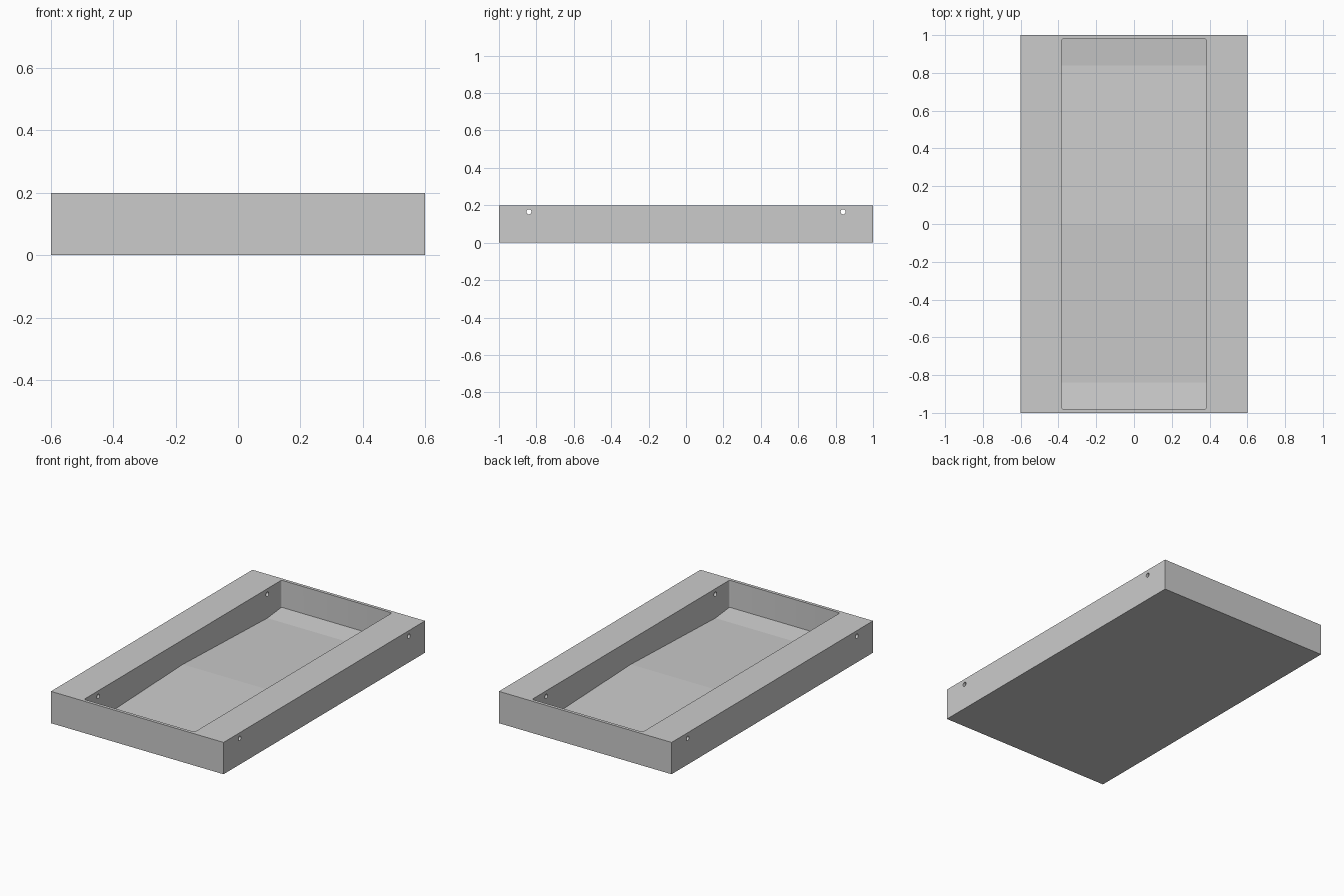
import bpy, bmesh
from mathutils import Matrix, Vector
from math import pi

if "Cube" in bpy.data.objects:
    bpy.data.objects.remove(bpy.data.objects["Cube"])

WIDTH, LENGTH, HEIGHT = 1.2, 2.0, 0.2
HALF_X, HALF_Y = 0.384, 0.98        # basin opening
HOLE_Y, HOLE_Z, HOLE_R = 0.84, 0.165, 0.0135

grey = bpy.data.materials.new("plain grey")
grey.use_nodes = True
colour = (0.6, 0.6, 0.6, 1)
grey.diffuse_color = colour
grey.node_tree.nodes["Principled BSDF"].inputs["Base Color"].default_value = colour


def make_object(name, bm):
    bmesh.ops.recalc_face_normals(bm, faces=bm.faces)
    mesh = bpy.data.meshes.new(name)
    bm.to_mesh(mesh)
    bm.free()
    mesh.materials.append(grey)
    obj = bpy.data.objects.new(name, mesh)
    bpy.context.collection.objects.link(obj)
    return obj


def cut(target, cutter):
    """Subtract a cutter and discard it."""
    mod = target.modifiers.new("cut", "BOOLEAN")
    mod.operation, mod.solver, mod.object = "DIFFERENCE", "EXACT", cutter
    cutter.hide_render = True
    bpy.context.view_layer.objects.active = target
    bpy.ops.object.modifier_apply(modifier=mod.name)
    bpy.data.objects.remove(cutter)


# Solid outer block
bm = bmesh.new()
bmesh.ops.create_cube(bm, size=1)
bmesh.ops.scale(bm, vec=(WIDTH, LENGTH, HEIGHT), verts=bm.verts)
bmesh.ops.translate(bm, vec=(0, 0, HEIGHT / 2), verts=bm.verts)
tray = make_object("tray_body", bm)

# Basin with a ridged floor: crown in the middle, a valley near each end
profile = [(-HALF_Y, 0.03), (-HOLE_Y, 0.015), (0, 0.045), (HOLE_Y, 0.015),
           (HALF_Y, 0.03), (HALF_Y, 0.3), (-HALF_Y, 0.3)]
bm = bmesh.new()
face = bm.faces.new([bm.verts.new((-HALF_X, y, z)) for y, z in profile])
side = bmesh.ops.extrude_face_region(bm, geom=[face])
moved = [v for v in side["geom"] if isinstance(v, bmesh.types.BMVert)]
bmesh.ops.translate(bm, vec=(2 * HALF_X, 0, 0), verts=moved)
bmesh.ops.recalc_face_normals(bm, faces=bm.faces)
corners = [e for e in bm.edges
           if abs((e.verts[0].co - e.verts[1].co).normalized().z) > 0.9]
bmesh.ops.bevel(bm, geom=corners, offset=0.01, segments=4, profile=0.5,
                affect="EDGES")
cut(tray, make_object("basin_cutter", bm))

# Round holes through both side rails
for y in (-HOLE_Y, HOLE_Y):
    bm = bmesh.new()
    place = Matrix.Translation(Vector((0, y, HOLE_Z))) @ Matrix.Rotation(pi / 2, 4, "Y")
    bmesh.ops.create_cone(bm, cap_ends=True, segments=24, radius1=HOLE_R,
                          radius2=HOLE_R, depth=WIDTH + 0.2, matrix=place)
    cut(tray, make_object("hole_cutter", bm))

# Smooth only the small round corners and holes
bpy.ops.object.select_all(action="DESELECT")
tray.select_set(True)
bpy.context.view_layer.objects.active = tray
bpy.ops.object.shade_smooth_by_angle(angle=0.5)
for poly in tray.data.polygons:
    if abs(poly.normal.z) > 0.5:
        poly.use_smooth = False
